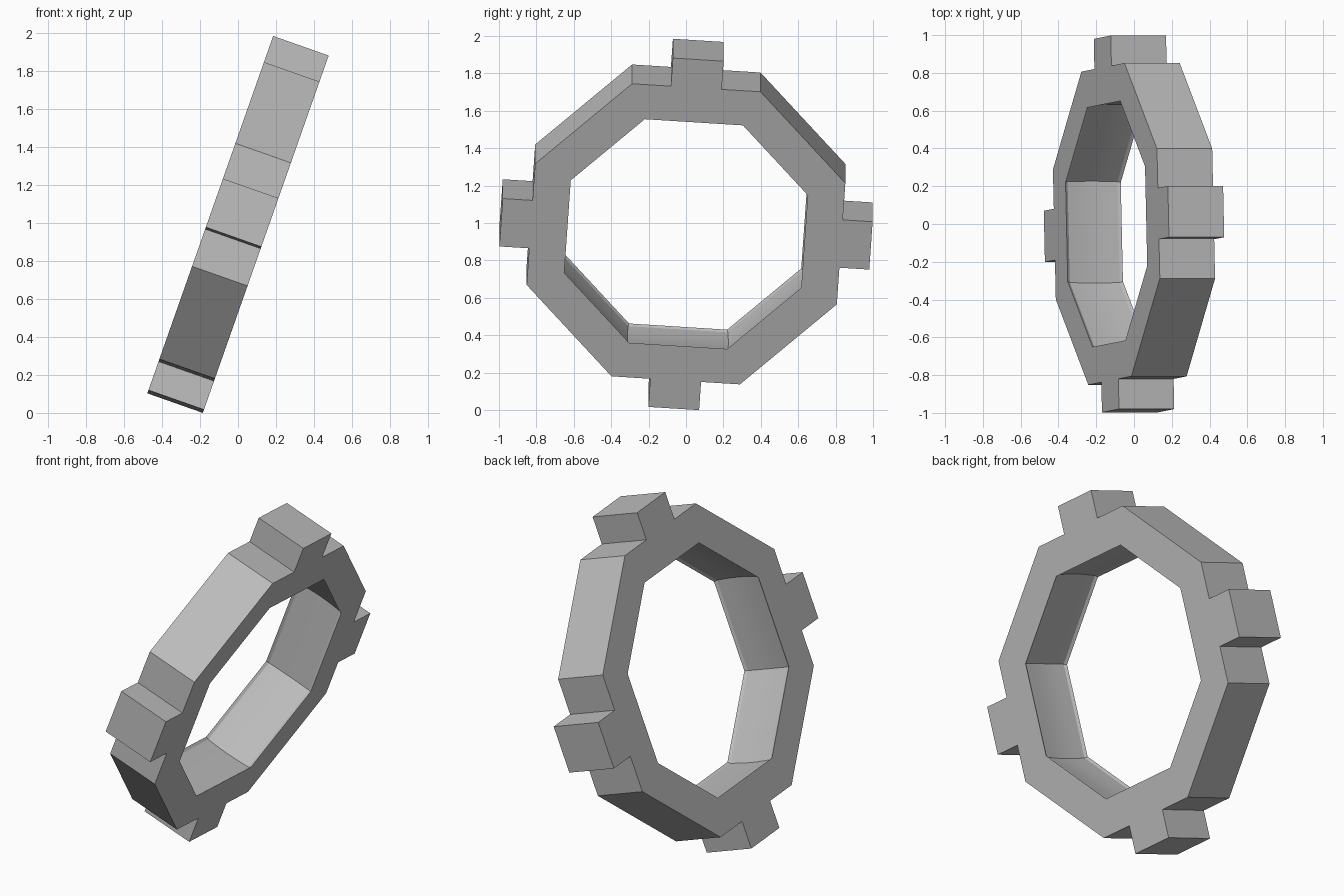
import bpy, bmesh
from math import radians, sin, cos, tan
from mathutils import Matrix, Vector

cube = bpy.data.objects.get("Cube")
if cube:
    bpy.data.objects.remove(cube)

HALF = 0.155           # half thickness of the ring
OUTER, INNER = 0.831, 0.635   # octagon apothems
TOOTH_TIP, TOOTH_HALF = 0.991, 0.136
T = tan(radians(22.5))

grey = bpy.data.materials.new("plain grey")
grey.use_nodes = True
colour = (0.5, 0.5, 0.5, 1)
grey.diffuse_color = colour
grey.node_tree.nodes["Principled BSDF"].inputs["Base Color"].default_value = colour

# Bore profile: (apothem, height), narrow lips with a shallow hollow between
bore = [(INNER, -HALF), (INNER + 0.01, -HALF + 0.015)]
for i in range(1, 6):
    t = i / 6
    bore.append((INNER + 0.01 + 0.008 * sin(t * radians(180)),
                 (HALF - 0.015) * (2 * t - 1)))
bore += [(INNER + 0.01, HALF - 0.015), (INNER, HALF)]

bm = bmesh.new()


def face(points, turn, smooth=False):
    f = bm.faces.new([bm.verts.new(turn @ Vector(p)) for p in points])
    f.smooth = smooth


# Eight sectors, every second one carries a square tooth
for k in range(8):
    turn = Matrix.Rotation(radians(45 * k), 3, 'Z')
    edge = [(OUTER * T, OUTER)]
    if k % 2 == 0:
        edge += [(TOOTH_HALF, OUTER), (TOOTH_HALF, TOOTH_TIP),
                 (-TOOTH_HALF, TOOTH_TIP), (-TOOTH_HALF, OUTER)]
    edge.append((-OUTER * T, OUTER))
    outline = [(-INNER * T, INNER), (INNER * T, INNER)] + edge
    face([(x, y, HALF) for x, y in outline], turn)
    face([(x, y, -HALF) for x, y in reversed(outline)], turn)
    for (ax, ay), (bx, by) in zip(edge, edge[1:]):
        face([(ax, ay, -HALF), (bx, by, -HALF), (bx, by, HALF), (ax, ay, HALF)], turn)
    for (ra, za), (rb, zb) in zip(bore, bore[1:]):
        face([(-ra * T, ra, za), (ra * T, ra, za), (rb * T, rb, zb), (-rb * T, rb, zb)],
             turn, True)

bmesh.ops.remove_doubles(bm, verts=bm.verts, dist=0.0001)
bmesh.ops.recalc_face_normals(bm, faces=bm.faces)

# Turn the ring slightly in its own plane, then lean it over
tilt = radians(19.4)
lean = Matrix(((0, sin(tilt), cos(tilt)), (1, 0, 0), (0, cos(tilt), -sin(tilt))))
bm.transform((lean @ Matrix.Rotation(radians(-3.8), 3, 'Z')).to_4x4())
low = min(v.co.z for v in bm.verts)
bmesh.ops.translate(bm, verts=bm.verts, vec=(0, 0, -low))

mesh = bpy.data.meshes.new("toothed_ring")
bm.to_mesh(mesh)
bm.free()
mesh.materials.append(grey)
ring = bpy.data.objects.new("toothed_ring", mesh)
bpy.context.collection.objects.link(ring)

bpy.ops.object.select_all(action='DESELECT')
ring.select_set(True)
bpy.context.view_layer.objects.active = ring
bpy.ops.object.shade_smooth_by_angle(angle=radians(25))
